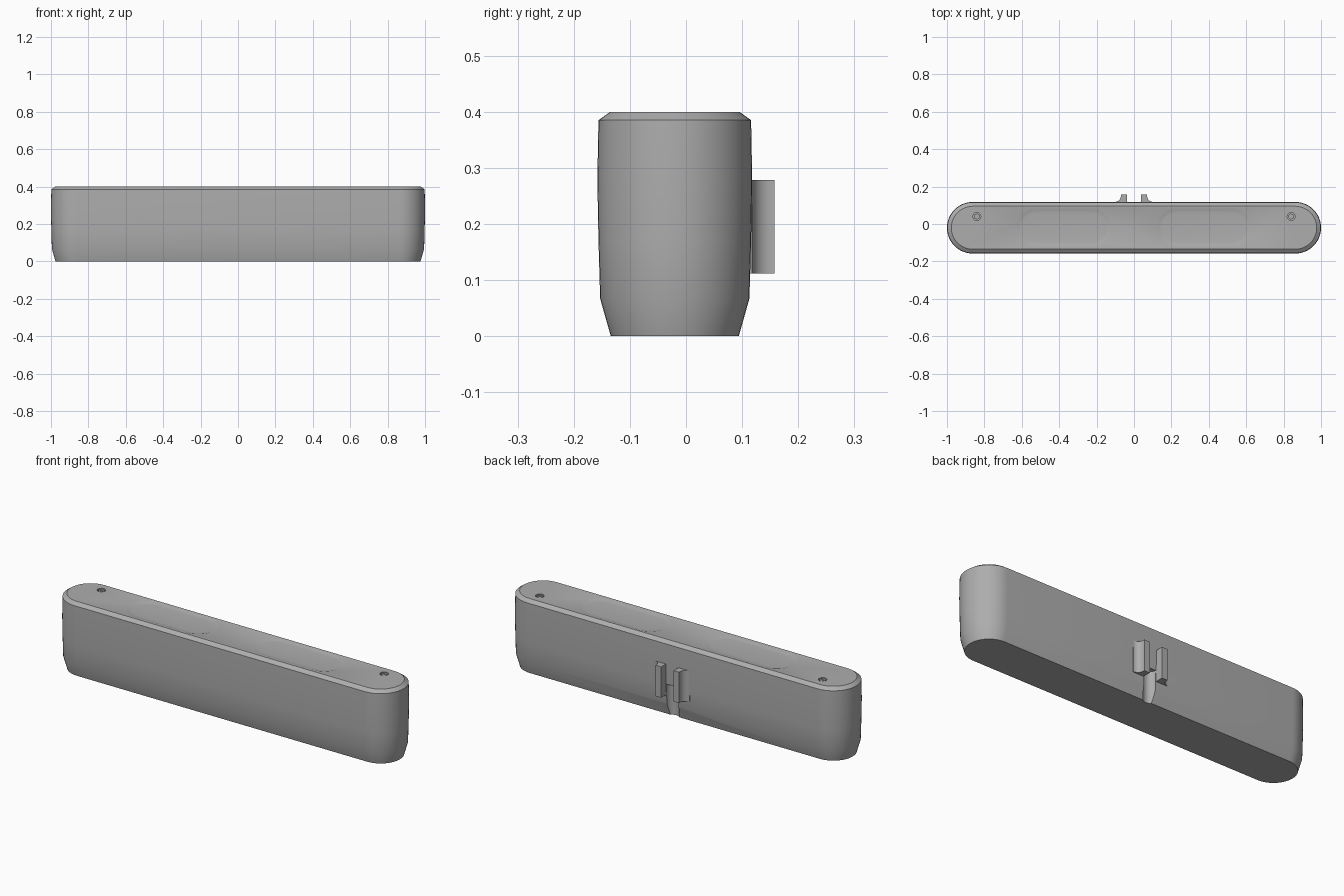
import bpy, bmesh, math

cube = bpy.data.objects.get("Cube")
if cube:
    bpy.data.objects.remove(cube, do_unlink=True)

grey = bpy.data.materials.new("plain grey")
grey.use_nodes = True
colour = (0.42, 0.42, 0.42, 1)
grey.diffuse_color = colour
grey.node_tree.nodes["Principled BSDF"].inputs["Base Color"].default_value = colour

MID_Y = -0.02      # centre line of the body
STRAIGHT = 0.862   # half length of the straight sides


def stadium(cx, cy, half, r, n=24):
    """Outline with two straight sides and two half-round ends."""
    pts = []
    for side, start in ((1, -math.pi / 2), (-1, math.pi / 2)):
        for i in range(n + 1):
            a = start + math.pi * i / n
            pts.append((cx + side * half + r * math.cos(a), cy + r * math.sin(a)))
    return pts


def circle(cx, cy, r, n=32):
    return [(cx + r * math.cos(math.tau * i / n), cy + r * math.sin(math.tau * i / n))
            for i in range(n)]


def loft(name, rings):
    """Closed solid through a stack of (outline, height) rings."""
    bm = bmesh.new()
    loops = [[bm.verts.new((x, y, z)) for x, y in outline] for outline, z in rings]
    for low, high in zip(loops, loops[1:]):
        for i in range(len(low)):
            j = (i + 1) % len(low)
            bm.faces.new((low[i], low[j], high[j], high[i]))
    bm.faces.new(loops[0][::-1])
    bm.faces.new(loops[-1])
    bmesh.ops.recalc_face_normals(bm, faces=bm.faces)
    mesh = bpy.data.meshes.new(name)
    bm.to_mesh(mesh)
    bm.free()
    mesh.materials.append(grey)
    obj = bpy.data.objects.new(name, mesh)
    bpy.context.collection.objects.link(obj)
    return obj


def activate(obj):
    bpy.ops.object.select_all(action='DESELECT')
    obj.select_set(True)
    bpy.context.view_layer.objects.active = obj


def carve(obj, cutter):
    cutter.hide_render = True
    mod = obj.modifiers.new("carve", 'BOOLEAN')
    mod.operation = 'DIFFERENCE'
    mod.solver = 'EXACT'
    mod.object = cutter
    activate(obj)
    bpy.ops.object.modifier_apply(modifier=mod.name)
    bpy.data.objects.remove(cutter, do_unlink=True)


def smooth(obj):
    activate(obj)
    bpy.ops.object.shade_smooth_by_angle(angle=math.radians(30))


# Body: tapered foot, slightly bulging wall, chamfered top rim
profile = [(0.114, 0), (0.133, 0.067), (0.136, 0.17), (0.138, 0.28),
           (0.136, 0.385), (0.115, 0.4)]
body = loft("body", [(stadium(0, MID_Y, STRAIGHT, r), z) for r, z in profile])

# Shallow dished rests in the top
for side in (-1, 1):
    bowl = [(0.075, 0.394), (0.092, 0.396), (0.105, 0.4), (0.108, 0.402)]
    carve(body, loft("rest_cutter", [(stadium(side * 0.375, -0.018, 0.15, r), z)
                                     for r, z in bowl]))

# Cable groove up the back
carve(body, loft("groove_cutter", [(circle(0, 0.118, 0.035), -0.05),
                                   (circle(0, 0.118, 0.035), 0.17)]))

# Screw holes with slotted heads
for side, label in ((-1, "right"), (1, "left")):
    x, y = side * 0.84, 0.04
    carve(body, loft("hole_cutter", [(circle(x, y, 0.021), 0.385),
                                     (circle(x, y, 0.021), 0.41)]))
    head = loft(label + "_screw", [(circle(x, y, 0.015), 0.383),
                                   (circle(x, y, 0.015), 0.398)])
    carve(head, loft("slot_cutter", [(stadium(x, y, 0.007, 0.003, 6), 0.391),
                                     (stadium(x, y, 0.007, 0.003, 6), 0.41)]))
    smooth(head)
smooth(body)

# Back hooks: straight inner side, hollow curved outer side
for side, label in ((-1, "right"), (1, "left")):
    fillet = [(0.103 - 0.033 * math.sin(a), 0.151 - 0.033 * math.cos(a))
              for a in (math.pi / 2 * i / 10 for i in range(11))]
    outline = [(0.037, 0.158), (0.037, 0.1), (0.103, 0.1)] + fillet + [(0.07, 0.158)]
    outline = [(side * x, y) for x, y in outline]
    smooth(loft(label + "_hook", [(outline, 0.112), (outline, 0.278)]))
